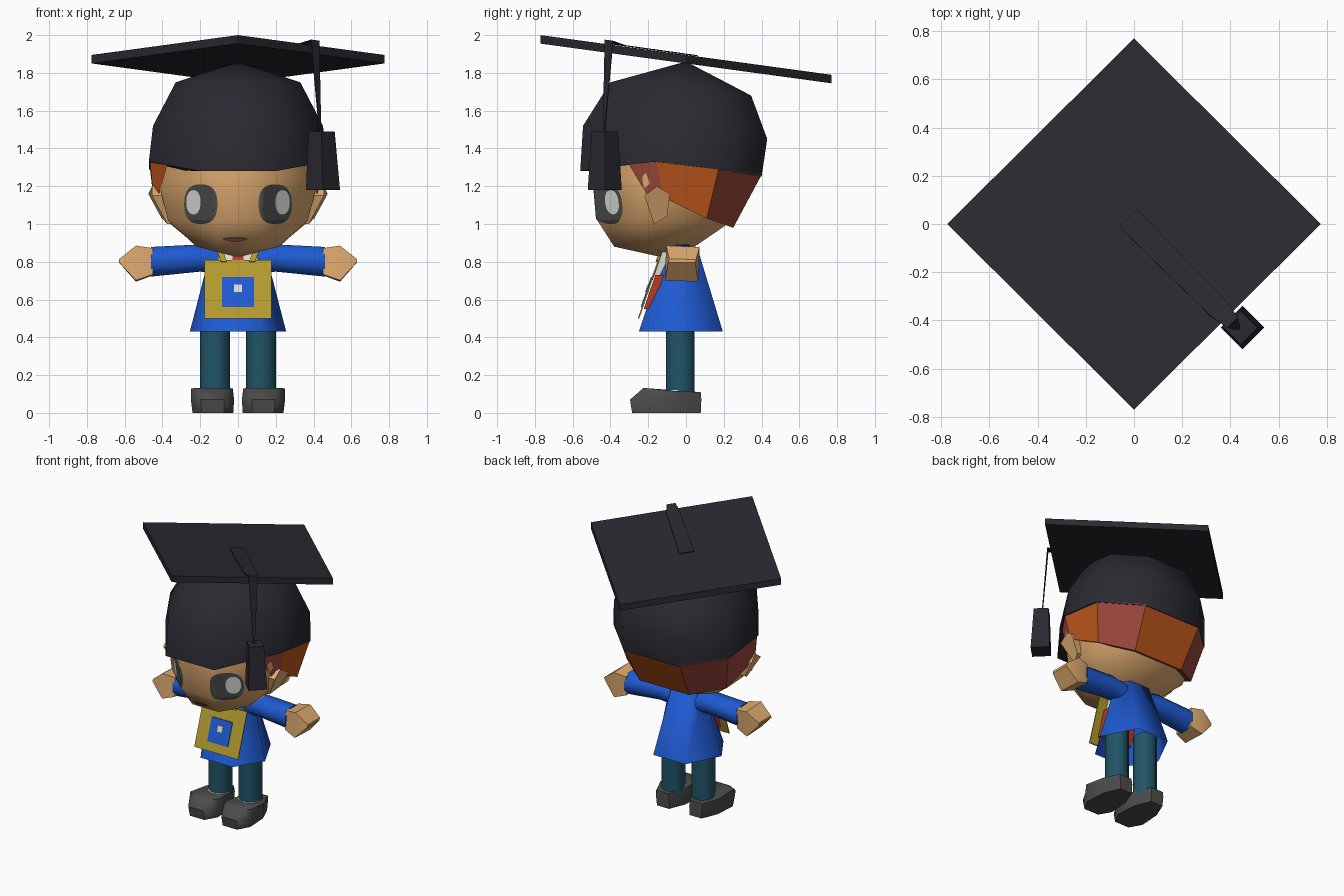
import bpy, bmesh, math
from mathutils import Vector
from mathutils.bvhtree import BVHTree

if "Cube" in bpy.data.objects:
    bpy.data.objects.remove(bpy.data.objects["Cube"])


def colour(name, hexcode):
    m = bpy.data.materials.new(name)
    c = [int(hexcode[i:i + 2], 16) / 255 for i in (0, 2, 4)]
    m.diffuse_color = [((v + 0.055) / 1.055) ** 2.4 for v in c] + [1]
    m.use_nodes = True
    m.node_tree.nodes["Principled BSDF"].inputs["Base Color"].default_value = m.diffuse_color
    return m


CAP, BLUE = colour("charcoal", "292931"), colour("blue", "1f5ad2")
SKIN, ORANGE = colour("skin", "dfab70"), colour("orange hair", "bd561b")
AUBURN, TEAL = colour("auburn hair", "9c473b"), colour("teal", "205467")
GREY, YELLOW = colour("dark grey", "4c4c4c"), colour("yellow", "b39a2e")
WHITE, RED = colour("white", "dcdcd8"), colour("red", "b83a20")


def make(name, verts, faces, mats, smooth=0, fix=True, tris=False):
    me = bpy.data.meshes.new(name)
    me.from_pydata([tuple(v) for v in verts], [], faces)
    bm = bmesh.new()
    bm.from_mesh(me)
    if fix:
        bmesh.ops.recalc_face_normals(bm, faces=bm.faces)
    if tris:
        bmesh.ops.triangulate(bm, faces=bm.faces)
    bm.to_mesh(me)
    bm.free()
    for m in mats:
        me.materials.append(m)
    ob = bpy.data.objects.new(name, me)
    bpy.context.collection.objects.link(ob)
    if smooth:
        bpy.context.view_layer.objects.active = ob
        ob.select_set(True)
        bpy.ops.object.shade_smooth_by_angle(angle=math.radians(smooth))
        ob.select_set(False)
    return ob


def loft(name, rings, mat, smooth=0, start=True, end=True, tris=False):
    """Skin over rings of equal length; a one-point ring at the end makes a tip."""
    n = len(rings[0])
    verts, faces = [p for r in rings for p in r], []
    for k in range(len(rings) - 1):
        a, b = k * n, (k + 1) * n
        for i in range(n):
            j = (i + 1) % n
            if len(rings[k + 1]) == 1:
                faces.append((a + i, a + j, b))
            else:
                faces.append((a + i, a + j, b + j, b + i))
    if start:
        faces.append(tuple(range(n)))
    if end and len(rings[-1]) == n:
        faces.append(tuple(range((len(rings) - 1) * n, len(rings) * n)))
    return make(name, verts, faces, [mat], smooth, tris=tris)


def mirror(pts):
    return pts + [(-x, y, z) for x, y, z in reversed(pts)]


def octagon(w, yf, yb, zf, zs, zb, front=.48, side=.41):
    """Eight-sided ring: half width, front/back y, and front/side/back heights."""
    d = yb - yf
    return mirror([(front * w, yf, zf), (w, yf + side * d, zs),
                   (w, yf + .76 * d, (zs + zb) / 2), (.48 * w, yb, zb)])


def circle_x(x, y, z, ry, rz, n, turn=0.0):
    return [(x, y + ry * math.cos(turn + math.tau * i / n),
             z + rz * math.sin(turn + math.tau * i / n)) for i in range(n)]


def circle_z(x, y, z, r, n=10):
    return [(x + r * math.cos(math.tau * i / n), y + r * math.sin(math.tau * i / n), z)
            for i in range(n)]


def ribbon(name, pairs, mat, thick):
    verts = [p for pr in pairs for p in pr]
    faces = [(2 * i, 2 * i + 1, 2 * i + 3, 2 * i + 2) for i in range(len(pairs) - 1)]
    ob = make(name, verts, faces, [mat])
    mod = ob.modifiers.new("thickness", "SOLIDIFY")
    mod.thickness, mod.offset = thick, 0
    return ob


# Head
head = loft("head", [octagon(.41, -.48, .36, 1.50, 1.50, 1.40, .32, .33),
                     octagon(.42, -.49, .34, 1.25, 1.22, 1.20, .32, .33),
                     octagon(.37, -.47, .22, 1.02, 1.02, 1.00, .35, .33),
                     octagon(.22, -.38, .06, .88, .88, .89),
                     [(0, -.13, .825)]], SKIN, 60, tris=True)
tree = BVHTree.FromPolygons([v.co.copy() for v in head.data.vertices],
                            [tuple(p.vertices) for p in head.data.polygons])


def decal(name, cx, cz, rx, rz, mat, lift, power=1.0):
    """Oval plate wrapped onto the face."""
    n, rows, verts = 32, 10, []
    for k in range(1, rows + 1):
        for i in range(n):
            c, s = math.cos(math.tau * i / n), math.sin(math.tau * i / n)
            x = cx + rx * k / rows * math.copysign(abs(c) ** power, c)
            z = cz + rz * k / rows * math.copysign(abs(s) ** power, s)
            hit = tree.ray_cast(Vector((x, -2, z)), Vector((0, 1, 0)))[0]
            verts.append((x, hit.y - lift, z))
    faces = [tuple(range(n))]
    for k in range(rows - 1):
        for i in range(n):
            j = (i + 1) % n
            faces.append((k * n + i, (k + 1) * n + i, (k + 1) * n + j, k * n + j))
    return make(name, verts, faces, [mat], fix=False)


# Face details
decal("mouth", -.015, .92, .065, .012, GREY, .005)
decal("lips", -.015, .914, .04, .008, RED, .009)
for side, s in (("right", 1), ("left", -1)):
    decal(f"{side}_eye", s * .197, 1.105, .088, .105, GREY, .006, .8)
    decal(f"{side}_eye_shine", s * .236, 1.115, .038, .064, WHITE, .013, .9)
    ear = [(-.22, 1.15, .455), (-.155, 1.20, .455), (-.085, 1.16, .475),
           (-.10, 1.04, .41), (-.17, 1.0, .375)]
    loft(f"{side}_ear", [[(s * .33, y, z) for y, z, x in ear],
                         [(s * x, y, z) for y, z, x in ear]], SKIN)

# Hair band: upper and lower edge, one side then mirrored
top = mirror([(.37, -.31, 1.33), (.467, -.16, 1.34), (.467, .175, 1.30), (.23, .40, 1.26)])
low = mirror([(.418, -.21, 1.16), (.448, -.12, 1.14), (.405, .11, 1.03), (.20, .25, .98)])
inner = [(x * .75, y * .75 - .02, z + .04) for x, y, z in low]
faces = [(r * 8 + i, r * 8 + i + 1, r * 8 + i + 9, r * 8 + i + 8)
         for r in range(2) for i in range(7)]
hair = make("hair", top + low + inner, faces, [AUBURN, ORANGE])
for p in hair.data.polygons:
    p.material_index = 1 if p.index % 7 in (1, 3, 6) else 0

# Cap, board and tassel
loft("cap", [octagon(.472, -.56, .40, 1.28, 1.33, 1.25, .42),
             octagon(.45, -.545, .43, 1.52, 1.52, 1.45, .42),
             octagon(.33, -.40, .345, 1.75, 1.75, 1.68),
             [(0, 0, 1.86)]], CAP, 60)
slope = -.21 / 1.54
corners = [(.775, 0), (0, .77), (-.775, 0), (0, -.77)]
loft("cap_board", [[(x, y, z + slope * y) for x, y in corners]
                   for z in (1.85, 1.895)], CAP)


def across(r, half, z, tilt=slope):
    """Pair of points across the diagonal at distance r along +x, -y."""
    return [(r + h, -r + h, z + tilt * (-r + h)) for h in (-half, half)]


ribbon("tassel_ribbon", [across(-.025, .036, 1.899), across(.35, .032, 1.900),
                         across(.408, .022, 1.915), across(.435, .004, 1.48, 0)], CAP, .006)
loft("tassel", [[(.45 + ox + r, -.43, z), (.45 + ox, -.43 + r, z),
                 (.45 + ox - r, -.43, z), (.45 + ox, -.43 - r, z)]
                for r, ox, z in ((.09, 0, 1.18), (.07, -.008, 1.49))], CAP)

# Gown and neck
loft("gown", [mirror([(f, yf, z), (w, ym, z), (f, yb, z)]) for f, w, yf, ym, yb, z in
              ((.13, .255, -.25, -.05, .195, .43), (.08, .14, -.10, -.02, .06, .875))],
     BLUE, 75, start=False)
loft("neck", [octagon(.06, -.10, .05, z, z, z) for z in (.80, .92)], SKIN)


def chest(name, half, z0, z1, lift, mat, thick=.006):
    """Plate lying on the sloped front of the gown."""
    y = lambda z: -.25 + .341 * (z - .43) - lift
    quad = [(-half, z0), (half, z0), (half, z1), (-half, z1)]
    loft(name, [[(x, y(z) + t, z) for x, z in quad] for t in (0, thick)], mat)


chest("shirt_collar", .105, .73, .86, .020, WHITE, .05)
chest("vest", .125, .55, .73, .015, RED, .045)
chest("neck_tie", .03, .70, .86, .025, RED)
chest("bib_plate", .178, .50, .81, .029, YELLOW, .008)
chest("bib_square", .084, .56, .72, .034, BLUE)
chest("bib_dot", .02, .64, .68, .038, WHITE)

for side, s in (("right", 1), ("left", -1)):
    # Bib strap
    ribbon(f"{side}_bib_strap", [((s * .06, -.158, .80), (s * .09, -.158, .80)),
                                 ((s * .09, -.12, .89), (s * .125, -.12, .89))], YELLOW, .008)
    # Sleeve and hand
    loft(f"{side}_sleeve", [circle_x(s * x, -.02, z, ry, rz, 8, math.pi / 8)
                            for x, z, ry, rz in ((.05, .80, .07, .075), (.20, .82, .085, .078),
                                                 (.46, .80, .09, .085))], BLUE, 60)
    loft(f"{side}_hand", [circle_x(s * x, -.02, z, ry, rz, 4, math.pi / 4 - .04)
                          for x, z, ry, rz in ((.45, .80, .105, .098), (.54, .79, .125, .13),
                                               (.63, .805, .10, .012))], SKIN, 30)
    # Leg
    loft(f"{side}_leg", [circle_z(s * .122, -.03, z, .08) for z in (.08, .55)], TEAL, 60)
    # Shoe with blunt pointed toe
    sole = [(.05, .078), (.10, -.04), (.11, -.20), (.06, -.285)]
    sole += [(-x, y) for x, y in reversed(sole)]
    loft(f"{side}_shoe", [
        [(s * .133 + x * .98, y, 0) for x, y in sole],
        [(s * .135 + x * 1.04, y * 1.04, .07) for x, y in sole],
        [(s * .138 + x, max(y, -.225), .11 - .1 * min(max(y, -.225), 0))
         for x, y in sole]], GREY, 50)
    # Sock cuff
    loft(f"{side}_sock", [circle_z(s * .122, -.04, z, .08) for z in (.08, .122)], WHITE)
